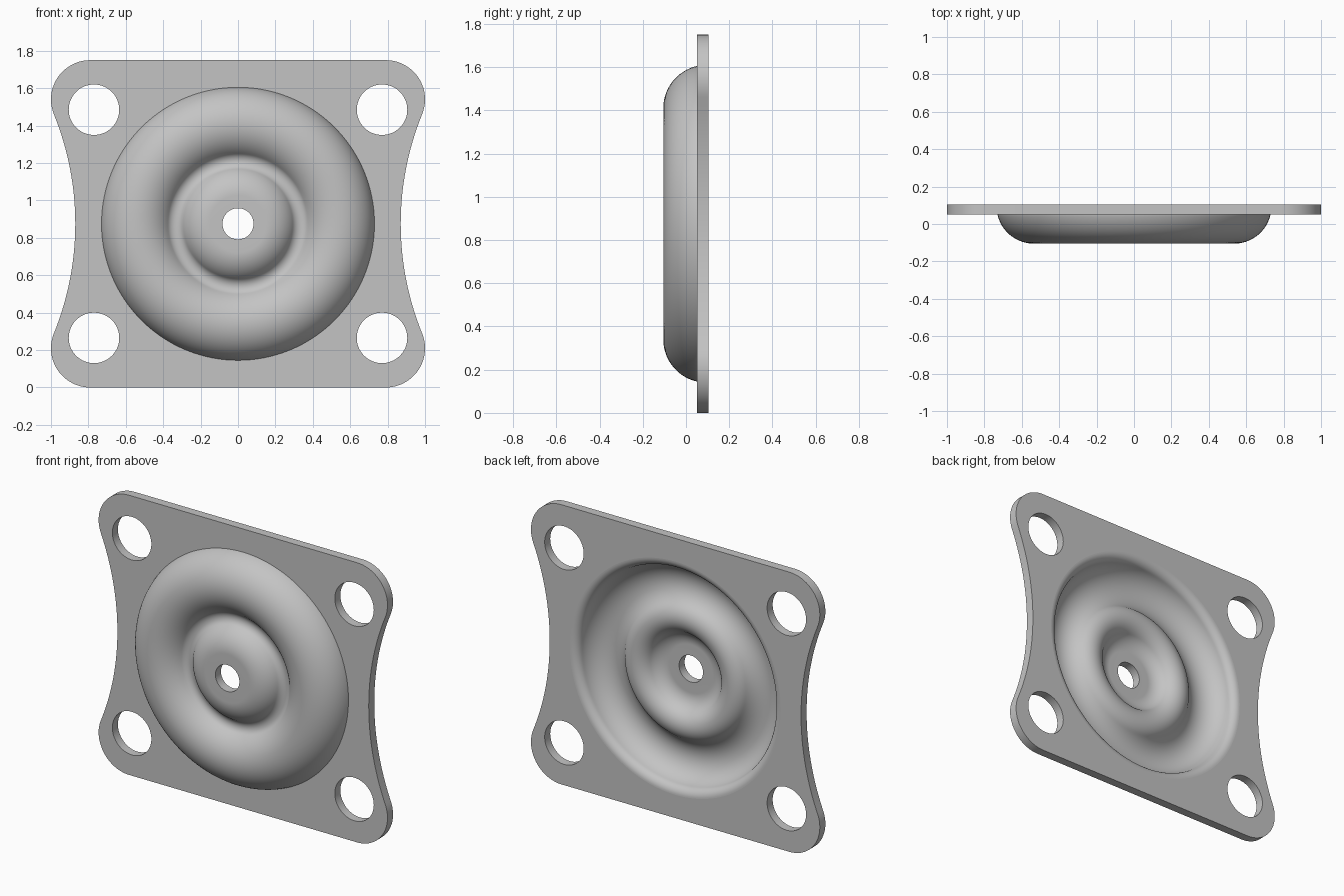
import bpy, bmesh, math
from math import sin, cos, radians, sqrt, atan2, pi

cube = bpy.data.objects.get("Cube")
if cube:
    bpy.data.objects.remove(cube, do_unlink=True)

MID = 0.875          # height of the plate centre
T = 0.055            # sheet thickness
FRONT = 0.05         # y of the plate front face
CREST = -0.105       # y of the raised crest

steel = bpy.data.materials.new("light_grey_steel")
steel.use_nodes = True
steel.diffuse_color = (0.55, 0.55, 0.55, 1)
steel.node_tree.nodes["Principled BSDF"].inputs["Base Color"].default_value = (0.55, 0.55, 0.55, 1)


def arc(cx, cy, r, a0, a1, n):
    """Points with unit normals along an arc, angles in radians."""
    out = []
    for i in range(n + 1):
        a = a0 + (a1 - a0) * i / n
        out.append((cx + r * cos(a), cy + r * sin(a)))
    return out


def finish(obj):
    obj.data.materials.clear()
    obj.data.materials.append(steel)
    bpy.ops.object.select_all(action='DESELECT')
    obj.select_set(True)
    bpy.context.view_layer.objects.active = obj
    bpy.ops.object.shade_smooth_by_angle(angle=radians(30))


# --- Flange plate: rounded corners, waisted sides, four bolt holes, dish opening
RC, CX, CZ, WAIST = 0.21, 0.79, 0.665, 0.87
d = WAIST - CX
R = (d * d + CZ * CZ - RC * RC) / (2 * (RC - d))
sweep = atan2(CZ, R + d)
corner = arc(CX, CZ, RC, -sweep, pi / 2, 20)
waist = arc(WAIST + R, 0, R, pi, pi - sweep, 16)
quarter = waist[:-1] + corner
right = [(x, -z) for x, z in reversed(quarter[1:])] + quarter
outline = right + [(-x, z) for x, z in reversed(right)]

rim_r = 0.535 + sqrt(0.2 ** 2 - (CREST + 0.2 - FRONT) ** 2)
loops = [outline, arc(0, 0, rim_r, 0, 2 * pi, 128)[:-1]]
for sx in (-1, 1):
    for sz in (-1, 1):
        loops.append(arc(sx * 0.77, sz * 0.61, 0.135, 0, 2 * pi, 64)[:-1])

curve = bpy.data.curves.new("flange_plate", 'CURVE')
curve.dimensions = '2D'
curve.fill_mode = 'BOTH'
curve.extrude = T / 2
for loop in loops:
    sp = curve.splines.new('POLY')
    sp.points.add(len(loop) - 1)
    for p, (x, z) in zip(sp.points, loop):
        p.co = (x, z, 0, 1)
    sp.use_cyclic_u = True
plate = bpy.data.objects.new("flange_plate", curve)
bpy.context.collection.objects.link(plate)
plate.location = (0, FRONT + T / 2, MID)
plate.rotation_euler = (pi / 2, 0, 0)
bpy.ops.object.select_all(action='DESELECT')
plate.select_set(True)
bpy.context.view_layer.objects.active = plate
bpy.ops.object.convert(target='MESH')
plate = bpy.context.view_layer.objects.active
bm = bmesh.new()
bm.from_mesh(plate.data)
bmesh.ops.remove_doubles(bm, verts=bm.verts, dist=0.0001)
bmesh.ops.recalc_face_normals(bm, faces=bm.faces)
bm.to_mesh(plate.data)
bm.free()
finish(plate)

# --- Pressed dish: tangent arcs for the outer ring, the valley and the centre boss
RA, RV, RB = 0.2, 0.05, 0.17
ax, ay = 0.535, CREST + RA
vx = 0.335
vy = ay - sqrt((RA + RV) ** 2 - (ax - vx) ** 2)
by = CREST + RB
bx = vx - sqrt((RB + RV) ** 2 - (by - vy) ** 2)
to_valley = atan2(vy - ay, vx - ax)
to_ring = atan2(ay - vy, ax - vx)
to_boss = atan2(by - vy, bx - vx)
from_boss = atan2(vy - by, vx - bx)
rim_a = atan2(FRONT - ay, rim_r - ax)


def sheet(offset):
    """Dish section from rim to centre hole, offset towards the back."""
    pts = arc(ax, ay, RA - offset, rim_a, to_valley, 36)
    pts += arc(vx, vy, RV + offset, to_ring, to_boss, 18)[1:]
    pts += arc(bx, by, RB - offset, from_boss, -pi / 2, 20)[1:]
    return pts + [(0.083, CREST + offset)]


# Rounded lip where the back of the dish meets the plate
lip = arc(rim_r, FRONT, T, pi / 2, rim_a + pi, 10)
section = sheet(0) + list(reversed(lip[:-1] + sheet(T)))

bm = bmesh.new()
N = 128
rings = [[bm.verts.new((r * cos(2 * pi * k / N), y, MID + r * sin(2 * pi * k / N)))
          for k in range(N)] for r, y in section]
for a, b in zip(rings, rings[1:]):
    for k in range(N):
        j = (k + 1) % N
        bm.faces.new((a[k], a[j], b[j], b[k]))
for k in range(N):
    j = (k + 1) % N
    bm.faces.new((rings[-1][k], rings[-1][j], rings[0][j], rings[0][k]))
bmesh.ops.recalc_face_normals(bm, faces=bm.faces)
mesh = bpy.data.meshes.new("pressed_dish")
bm.to_mesh(mesh)
bm.free()
dish = bpy.data.objects.new("pressed_dish", mesh)
bpy.context.collection.objects.link(dish)
finish(dish)
